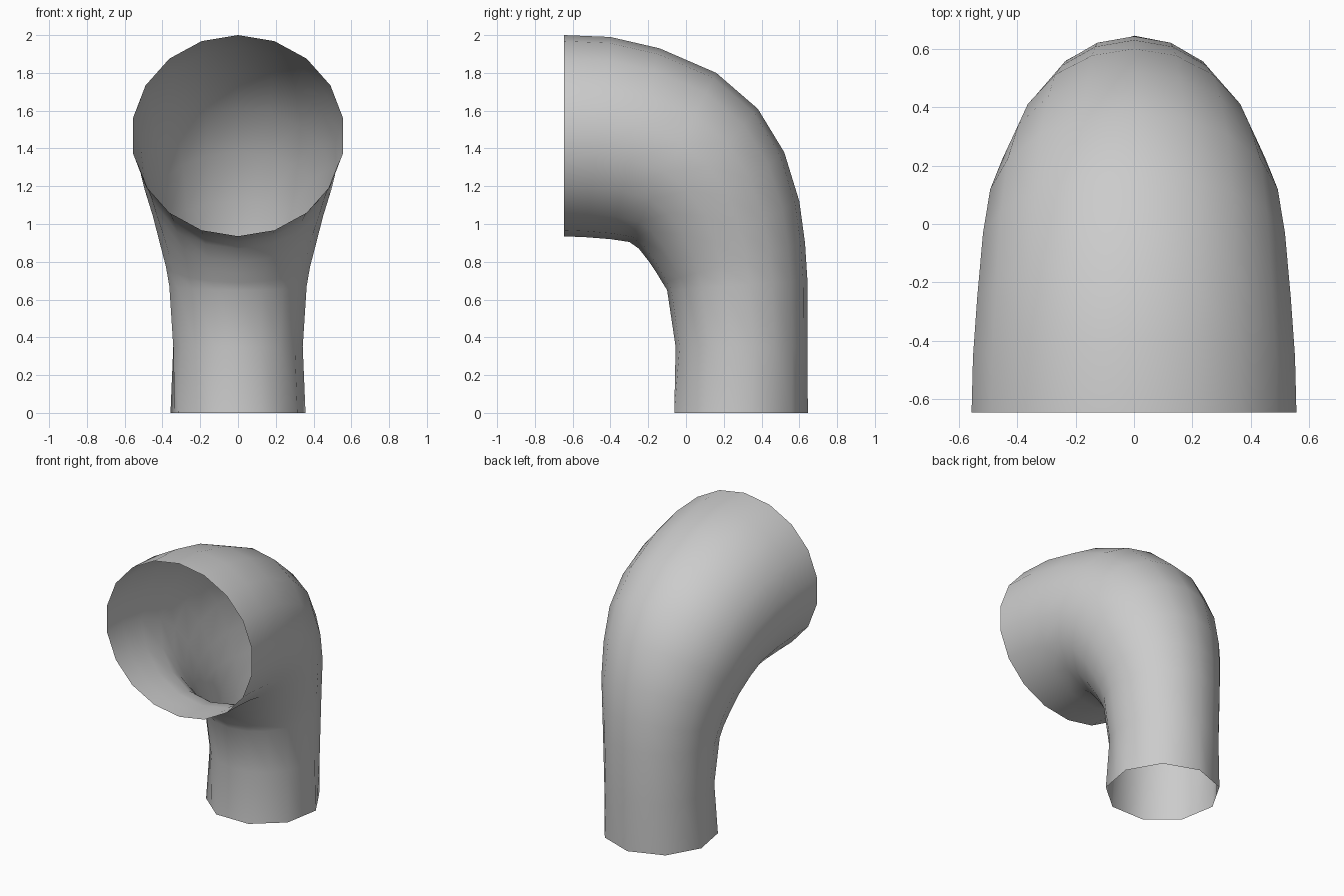
import bpy, bmesh
from math import cos, sin, pi
from mathutils import Vector

if "Cube" in bpy.data.objects:
    bpy.data.objects.remove(bpy.data.objects["Cube"])

SIDES = 18
# Each ring: outer (y, z), inner (y, z), half width in x
RINGS = [
    ((.645, 0), (-.084, 0), .363),
    ((.643, .35), (-.055, .35), .348),
    ((.643, .70), (-.10, .65), .369),
    ((.63, .90), (-.125, .69), .388),
    ((.60, 1.12), (-.155, .74), .42),
    ((.52, 1.38), (-.195, .80), .457),
    ((.38, 1.61), (-.25, .87), .50),
    ((.16, 1.80), (-.30, .905), .525),
    ((-.14, 1.93), (-.40, .92), .545),
    ((-.40, 1.99), (-.53, .93), .56),
    ((-.645, 2.0), (-.645, .935), .565),
]


def ring_points(outer, inner, rx):
    o, n = Vector((0, *outer)), Vector((0, *inner))
    mid, half = (o + n) / 2, (o - n) / 2
    return [mid + half * cos(2 * pi * i / SIDES) + Vector((rx * sin(2 * pi * i / SIDES), 0, 0))
            for i in range(SIDES)]


bm = bmesh.new()
loops = []
for k, ring in enumerate(RINGS):
    pts = ring_points(*ring)
    # The bottom rim is a nine-sided polygon: odd points sit on its edge midpoints
    if k == 0:
        pts = [p if i % 2 == 0 else (pts[i - 1] + pts[(i + 1) % SIDES]) / 2
               for i, p in enumerate(pts)]
    loops.append([bm.verts.new(p) for p in pts])

# Open flared elbow skin, facing outward
for a, b in zip(loops, loops[1:]):
    for i in range(SIDES):
        j = (i + 1) % SIDES
        f = bm.faces.new((a[i], b[i], b[j], a[j]))
        f.smooth = True

mesh = bpy.data.meshes.new("elbow_pipe")
bm.to_mesh(mesh)
bm.free()
pipe = bpy.data.objects.new("elbow_pipe", mesh)
bpy.context.collection.objects.link(pipe)
